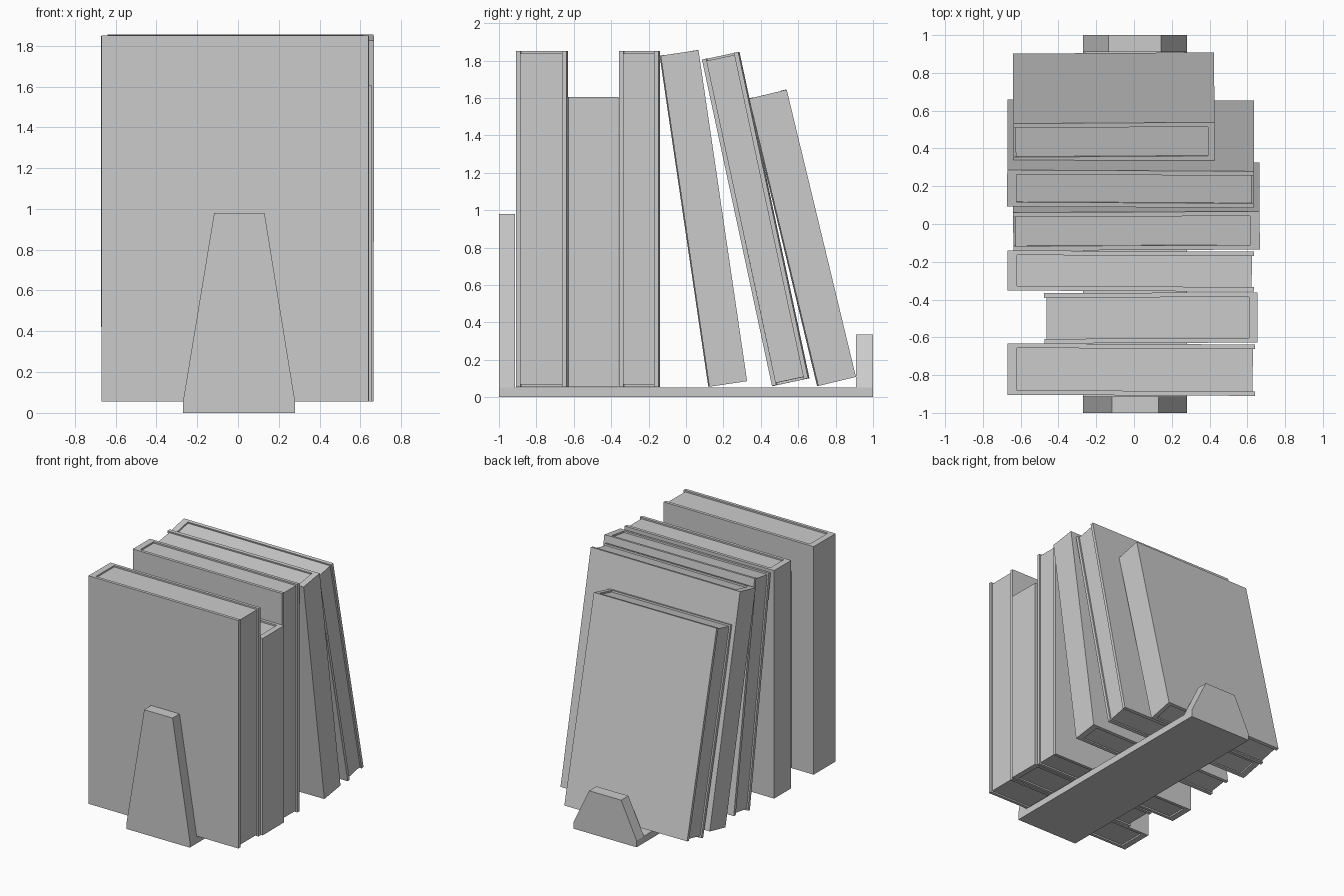
import bpy, bmesh
from math import radians
from mathutils import Matrix, Vector

cube = bpy.data.objects.get("Cube")
if cube:
    bpy.data.objects.remove(cube, do_unlink=True)

grey = bpy.data.materials.new("plain grey")
grey.use_nodes = True
colour = (0.6, 0.6, 0.6, 1)
grey.diffuse_color = colour
grey.node_tree.nodes["Principled BSDF"].inputs["Base Color"].default_value = colour


def prism(name, outline, depth, matrix):
    """Extrude a flat outline along its local z, then place it."""
    bm = bmesh.new()
    face = bm.faces.new([bm.verts.new((a, b, 0)) for a, b in outline])
    top = bmesh.ops.extrude_face_region(bm, geom=[face])["geom"]
    verts = [v for v in top if isinstance(v, bmesh.types.BMVert)]
    bmesh.ops.translate(bm, vec=(0, 0, depth), verts=verts)
    bmesh.ops.recalc_face_normals(bm, faces=bm.faces)
    bm.transform(matrix)
    mesh = bpy.data.meshes.new(name)
    bm.to_mesh(mesh)
    bm.free()
    mesh.materials.append(grey)
    ob = bpy.data.objects.new(name, mesh)
    bpy.context.collection.objects.link(ob)
    return ob


def book(name, x0, x1, y, z, thick, height, lean, side, yaw, spine=0.05):
    """Hardback with a wrapped cover; side is the x direction of the spine."""
    board, inset = 0.024, 0.012
    half = (x1 - x0) / 2
    place = (Matrix.Translation(((x0 + x1) / 2, y, z))
             @ Matrix.Rotation(radians(yaw), 4, "Z")
             @ Matrix.Rotation(radians(lean), 4, "X"))
    back, inner, edge = side * half, side * (half - spine), -side * half
    # Boards and spine
    prism(name + "_cover", [
        (back, 0), (edge, 0), (edge, board), (inner, board),
        (inner, thick - board), (edge, thick - board), (edge, thick), (back, thick)],
        height, place)
    # Recessed page block
    fore = edge + side * inset
    prism(name + "_pages", [
        (inner, board), (fore, board), (fore, thick - board), (inner, thick - board)],
        height - 2 * inset, place @ Matrix.Translation((0, 0, inset)))


# Upright books
book("front_book", -0.67, 0.64, -0.907, 0.055, 0.272, 1.795, 0, -1, -0.25)
book("short_book", -0.475, 0.655, -0.63, 0.055, 0.266, 1.55, 0, 1, 0.25, 0.045)
book("middle_book", -0.67, 0.635, -0.355, 0.055, 0.212, 1.795, 0, -1, -0.25)

# Leaning books
book("first_leaning_book", -0.64, 0.665, 0.122, 0.056, 0.204, 1.789, 8.36, 1, 0.25)
book("second_leaning_book", -0.67, 0.635, 0.463, 0.06, 0.198, 1.785, 12.1, -1, -0.3)
book("last_leaning_book", -0.64, 0.425, 0.704, 0.06, 0.207, 1.58, 13.55, 1, 0.35, 0.035)

# Stand: base plate and two tapered ends
left, right, floor = -0.27, 0.28, 0.053
prism("base_plate", [(left, -0.915), (right, -0.915), (right, 0.91), (left, 0.91)],
      floor, Matrix())


def bookend(name, y, depth, top, top_left, top_right):
    upright = Matrix.Translation((0, y + depth, 0)) @ Matrix.Rotation(radians(90), 4, "X")
    prism(name, [(left, 0), (right, 0), (right, floor), (top_right, top),
                 (top_left, top), (left, floor)], depth, upright)


bookend("front_bookend", -1.0, 0.087, 0.98, -0.117, 0.13)
bookend("back_bookend", 0.91, 0.09, 0.335, -0.135, 0.143)
